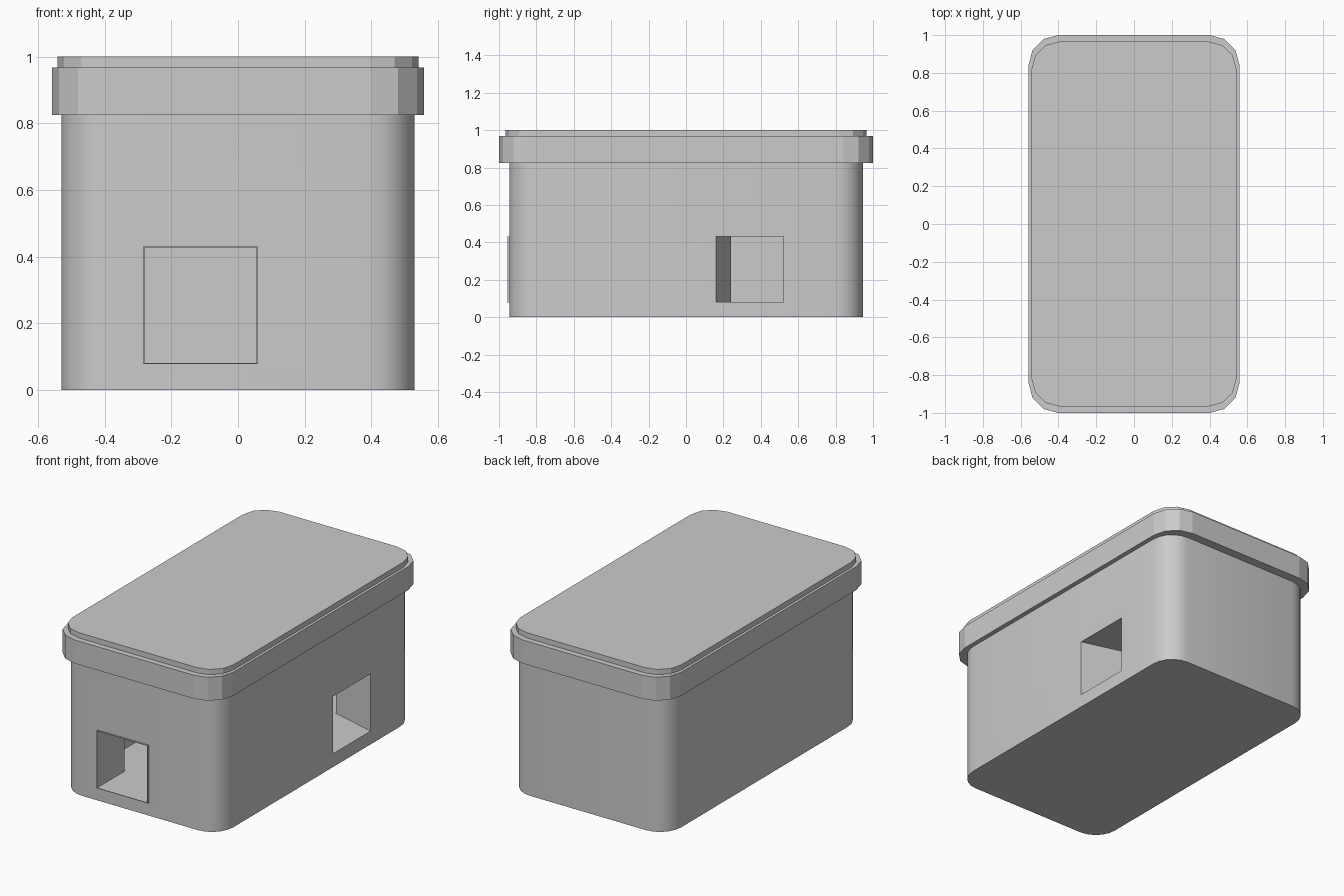
import bpy, bmesh, math

if "Cube" in bpy.data.objects:
    bpy.data.objects.remove(bpy.data.objects["Cube"])


def rounded_rect(hx, hy, r, segs):
    pts = []
    for cx, cy, start in ((1, 1, 0), (-1, 1, 90), (-1, -1, 180), (1, -1, 270)):
        for i in range(segs + 1):
            a = math.radians(start + 90 * i / segs)
            pts.append((cx * (hx - r) + r * math.cos(a),
                        cy * (hy - r) + r * math.sin(a)))
    return pts


def prism(name, pts, z0, z1):
    bm = bmesh.new()
    low = [bm.verts.new((x, y, z0)) for x, y in pts]
    high = [bm.verts.new((x, y, z1)) for x, y in pts]
    bm.faces.new(low[::-1])
    bm.faces.new(high)
    n = len(pts)
    for i in range(n):
        j = (i + 1) % n
        bm.faces.new((low[i], low[j], high[j], high[i]))
    bmesh.ops.recalc_face_normals(bm, faces=bm.faces)
    me = bpy.data.meshes.new(name)
    bm.to_mesh(me)
    bm.free()
    ob = bpy.data.objects.new(name, me)
    bpy.context.collection.objects.link(ob)
    return ob


def rect(x0, x1, y0, y1):
    return [(x0, y0), (x1, y0), (x1, y1), (x0, y1)]


def select(ob):
    bpy.ops.object.select_all(action='DESELECT')
    ob.select_set(True)
    bpy.context.view_layer.objects.active = ob


def carve(ob, cutter):
    cutter.hide_render = True
    mod = ob.modifiers.new("cut", 'BOOLEAN')
    mod.operation = 'DIFFERENCE'
    mod.solver = 'EXACT'
    mod.object = cutter
    select(ob)
    bpy.ops.object.modifier_apply(modifier=mod.name)
    bpy.data.objects.remove(cutter, do_unlink=True)


# Box body with rounded corners
body = prism("box_body", rounded_rect(0.53, 0.945, 0.14, 5), 0, 0.83)

# Hollow chamber, straight front tunnel and slanted side tunnel
z0, z1 = 0.08, 0.43
slope = 0.08 / 0.29
xi, xo = 0.22, 0.58
shift_in, shift_out = (0.53 - xi) * slope, (0.53 - xo) * slope
carve(body, prism("chamber_cutter", rect(-0.45, 0.24, -0.69, 0.86), z0, 0.78))
carve(body, prism("front_cutter", rect(-0.282, 0.057, -1.0, -0.67), z0 + 0.001, z1 - 0.002))
carve(body, prism("side_cutter", [(xi, 0.16 + shift_in), (xo, 0.16 + shift_out),
                                  (xo, 0.52 + shift_out), (xi, 0.52 + shift_in)],
                  z0 + 0.001, z1))
select(body)
bpy.ops.object.shade_smooth_by_angle(angle=math.radians(30))

# Thin raised rim around the front opening
for side, x in (("left", -0.285), ("right", 0.056)):
    prism("front_rim_" + side, rect(x, x + 0.004, -0.955, -0.93), z0 - 0.002, z1)
for side, z in (("bottom", z0 - 0.002), ("top", z1 - 0.003)):
    prism("front_rim_" + side, rect(-0.285, 0.06, -0.955, -0.93), z, z + 0.003)

# Lid with a slightly smaller raised top
prism("lid_band", rounded_rect(0.558, 1.0, 0.157, 3), 0.825, 0.968)
prism("lid_top", rounded_rect(0.542, 0.965, 0.145, 3), 0.96, 1.0)
